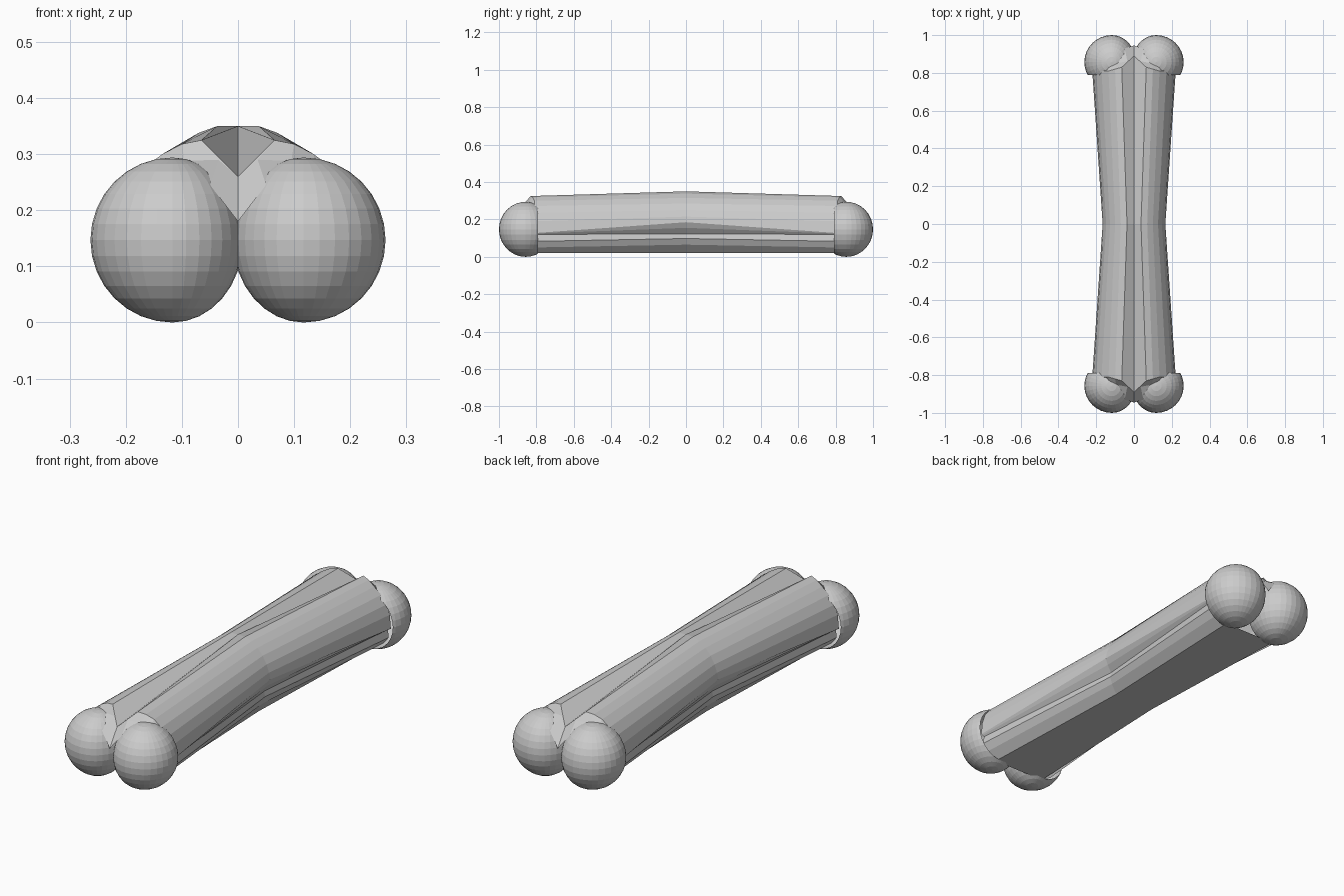
import bpy, bmesh
from mathutils import Vector

old = bpy.data.objects.get("Cube")
if old:
    bpy.data.objects.remove(old, do_unlink=True)

bone = bpy.data.materials.new("bone_grey")
bone.use_nodes = True
colour = (0.6, 0.6, 0.6, 1)
bone.diffuse_color = colour
bone.node_tree.nodes["Principled BSDF"].inputs["Base Color"].default_value = colour


def finish(bm, name):
    mesh = bpy.data.meshes.new(name)
    bm.to_mesh(mesh)
    bm.free()
    mesh.materials.append(bone)
    obj = bpy.data.objects.new(name, mesh)
    bpy.context.collection.objects.link(obj)
    return obj


# Knuckles: slightly squeezed balls, open where they meet the shaft
def knuckle(name, sx, sy):
    bm = bmesh.new()
    bmesh.ops.create_uvsphere(bm, u_segments=32, v_segments=16, radius=1)
    for v in bm.verts:
        width = 0.146 if v.co.x > 0 else 0.126
        v.co = Vector((0.117 + v.co.x * width, 0.857 + v.co.y * 0.143, 0.147 + v.co.z * 0.147))
    for point, normal in (((0, 0, 0), (-1, 0, 0)), ((0, 0.79, 0), (0, -1, 0))):
        bmesh.ops.bisect_plane(bm, geom=bm.verts[:] + bm.edges[:] + bm.faces[:],
                               plane_co=point, plane_no=normal, clear_outer=True)
    for v in bm.verts:
        v.co.x *= sx
        v.co.y *= sy
    if sx * sy < 0:
        bmesh.ops.reverse_faces(bm, faces=bm.faces[:])
    finish(bm, name)


for side, sx in (("left", 1), ("right", -1)):
    for end, sy in (("front", -1), ("back", 1)):
        knuckle(f"{end}_{side}_knuckle", sx, sy)

# Shaft: a quarter shell between a waist profile and an end profile, then mirrored
waist = [(0, .35), (.037, .35), (.07, .338), (.1, .315), (.127, .285), (.147, .25), (.16, .215),
         (.166, .185), (.155, .155), (.135, .122), (.14, .098), (.13, .065), (.105, .02), (0, .02)]
flare = [(0, .26), (.065, .325), (.1, .318), (.135, .3), (.172, .272), (.2, .235), (.215, .19),
         (.221, .127), (.215, .124), (.205, .12), (.21, .083), (.185, .05), (.135, .02), (0, .02)]
flare_y = [.89, .83, .82] + [.81] * 11
# Lip closing the top of the shaft onto the knuckle
lip = [(0, .89, .26), (.035, .862, .29), (.095, .85, .288), (.135, .84, .28), (.165, .825, .25)]
# Web filling the cleft between the two knuckles
web = [(0, .945, .18), (.05, .93, .245), (.09, .88, .28)]

bm = bmesh.new()
start = [bm.verts.new((x, 0, z)) for x, z in waist]
stop = [bm.verts.new((x, y, z)) for (x, z), y in zip(flare, flare_y)]
tip = [stop[0]] + [bm.verts.new(p) for p in lip[1:]]
cleft = [bm.verts.new(p) for p in web]
for near, far in ((start, stop), (stop, tip), (tip, cleft)):
    for i in range(len(far) - 1):
        corners = (near[i], far[i], far[i + 1], near[i + 1])
        bm.faces.new(dict.fromkeys(corners))
bmesh.ops.recalc_face_normals(bm, faces=bm.faces[:])
top = min(bm.faces, key=lambda f: -f.calc_center_median().z)
if top.normal.z < 0:
    bmesh.ops.reverse_faces(bm, faces=bm.faces[:])
shaft = finish(bm, "shaft")
mirror = shaft.modifiers.new("mirror", "MIRROR")
mirror.use_axis = (True, True, False)
